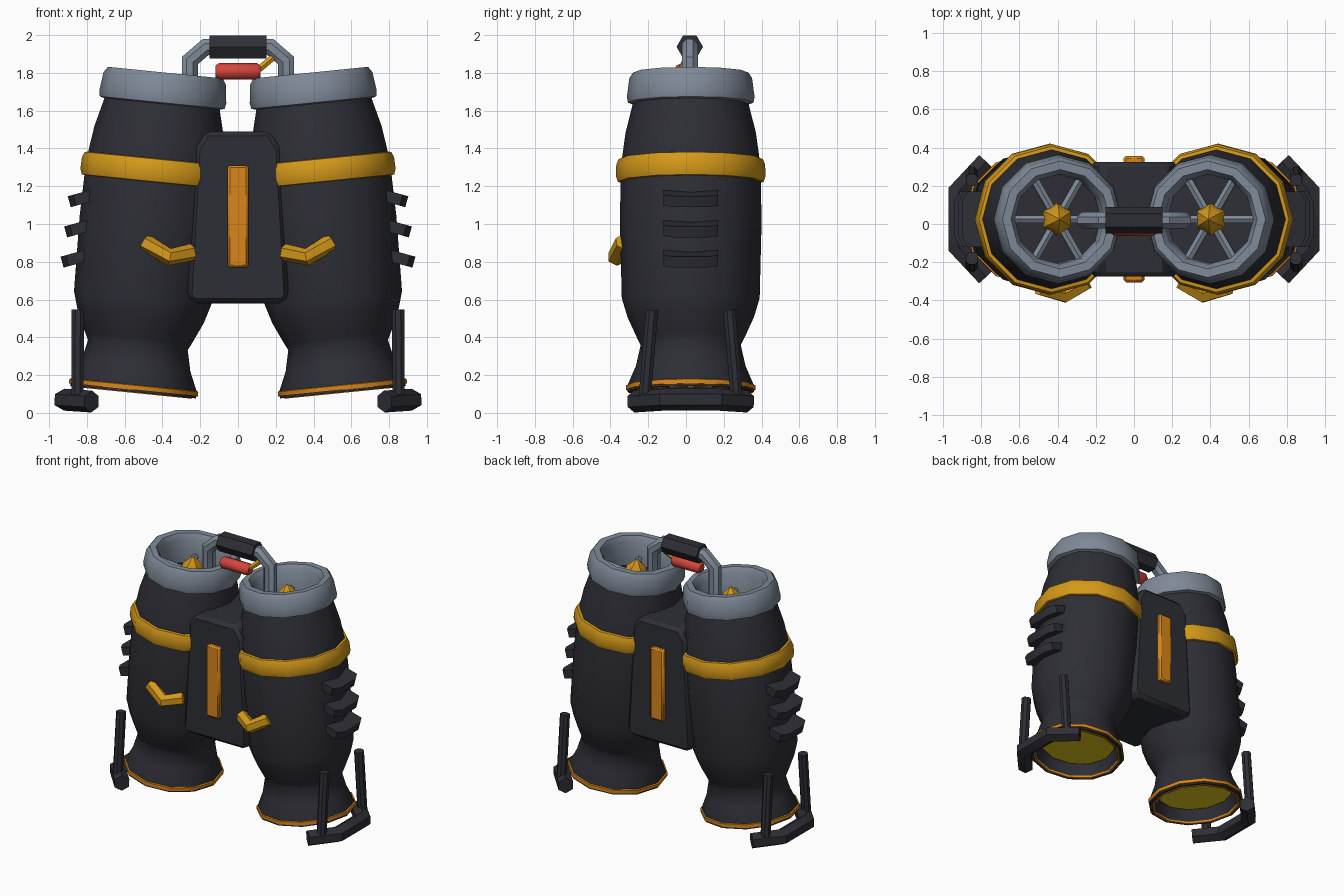
import bpy
import bmesh
import math
from mathutils import Matrix, Vector

cube = bpy.data.objects.get("Cube")
if cube:
    bpy.data.objects.remove(cube, do_unlink=True)


def material(name, colour):
    mat = bpy.data.materials.new(name)
    mat.use_nodes = True
    rgba = (*colour, 1.0)
    mat.diffuse_color = rgba
    mat.node_tree.nodes["Principled BSDF"].inputs["Base Color"].default_value = rgba
    return mat


DARK = material("charcoal", (0.027, 0.028, 0.036))
GREY = material("steel grey", (0.21, 0.25, 0.31))
GOLD = material("gold", (0.66, 0.32, 0.01))
ORANGE = material("orange", (0.70, 0.24, 0.01))
RED = material("red", (0.66, 0.06, 0.045))
YELLOW = material("bright yellow", (0.75, 0.56, 0.01))

DEPTH = 0.025  # shared y centre of the pods, handle and feet
POD = Matrix.Translation((0.555, DEPTH, 0.11)) @ Matrix.Rotation(-0.1, 4, "Y")


def finish(name, bm, mat, matrix=None, mirror=False, bevel=0.0):
    """Turn a bmesh into a shaded object, optionally bevelled and mirrored."""
    bmesh.ops.remove_doubles(bm, verts=bm.verts, dist=0.0005)
    if matrix is not None:
        bmesh.ops.transform(bm, matrix=matrix, verts=bm.verts)
    bmesh.ops.recalc_face_normals(bm, faces=bm.faces)
    mesh = bpy.data.meshes.new(name)
    bm.to_mesh(mesh)
    bm.free()
    mesh.materials.append(mat)
    obj = bpy.data.objects.new(name, mesh)
    bpy.context.collection.objects.link(obj)
    if bevel:
        mod = obj.modifiers.new("Bevel", "BEVEL")
        mod.width = bevel
        mod.segments = 1
    if mirror:
        obj.modifiers.new("Mirror", "MIRROR").use_mirror_merge = False
    bpy.ops.object.select_all(action="DESELECT")
    obj.select_set(True)
    bpy.context.view_layer.objects.active = obj
    bpy.ops.object.shade_smooth_by_angle(angle=math.radians(40))
    return obj


def bridge(bm, rings):
    for low, high in zip(rings, rings[1:]):
        n = len(low)
        for i in range(n):
            j = (i + 1) % n
            bm.faces.new((low[i], low[j], high[j], high[i]))


def lathe(name, profile, mat, sides=12, closed=False, **options):
    """Revolve (radius, height) points around z."""
    bm = bmesh.new()
    rings = []
    for r, h in profile:
        turns = [math.tau * i / sides for i in range(sides)]
        rings.append([bm.verts.new((r * math.cos(a), r * math.sin(a), h)) for a in turns])
    bridge(bm, rings + rings[:1] if closed else rings)
    return finish(name, bm, mat, **options)


def tube(name, path, radius, normal, mat, sides=6, **options):
    """Sweep a polygon along a path lying near the plane with this normal."""
    bm = bmesh.new()
    points = [Vector(p) for p in path]
    last = len(points) - 1
    rings = []
    for k, p in enumerate(points):
        before = (p - points[k - 1]).normalized() if k else (points[1] - p).normalized()
        after = (points[k + 1] - p).normalized() if k < last else before
        along = (before + after).normalized()
        up = Vector(normal)
        up = (up - along * up.dot(along)).normalized()
        side = along.cross(up) / max(along.dot(before), 0.3)
        turns = [math.tau * (i + 0.5) / sides for i in range(sides)]
        rings.append([bm.verts.new(p + radius * (side * math.cos(a) + up * math.sin(a)))
                      for a in turns])
    bridge(bm, rings)
    bm.faces.new(rings[0])
    bm.faces.new(rings[-1])
    return finish(name, bm, mat, **options)


def prism(name, outline, thickness, mat, **options):
    """Extrude an xy outline evenly along z."""
    bm = bmesh.new()
    rings = [[bm.verts.new((x, y, z)) for x, y in outline]
             for z in (-thickness / 2, thickness / 2)]
    bridge(bm, rings)
    for ring in rings:
        bm.faces.new(ring)
    return finish(name, bm, mat, **options)


# Engine pods: nozzle, body and intake floor in one turned shell
lathe("pod_body", [
    (0, 0.11), (0.275, 0.11), (0.305, 0), (0.335, 0), (0.335, 0.035), (0.29, 0.14),
    (0.265, 0.25), (0.285, 0.29), (0.335, 0.40), (0.365, 0.50), (0.375, 0.9),
    (0.37, 1.2), (0.345, 1.38), (0.295, 1.58), (0.25, 1.58), (0.25, 1.47), (0, 1.47),
], DARK, matrix=POD, mirror=True)
lathe("intake_rim", [
    (0.235, 1.48), (0.29, 1.53), (0.332, 1.54), (0.338, 1.57), (0.325, 1.67),
    (0.305, 1.70), (0.26, 1.70), (0.235, 1.66),
], GREY, closed=True, matrix=POD, mirror=True)
lathe("pod_band", [
    (0.355, 1.115), (0.386, 1.12), (0.396, 1.15), (0.394, 1.21), (0.382, 1.24), (0.35, 1.245),
], GOLD, closed=True, matrix=POD, mirror=True)
lathe("nozzle_ring", [
    (0.325, 0.012), (0.343, 0.012), (0.343, 0.036), (0.325, 0.042),
], ORANGE, closed=True, matrix=POD, mirror=True)
lathe("nozzle_inner_ring", [
    (0.30, 0.01), (0.302, -0.004), (0.314, -0.004), (0.316, 0.01),
], ORANGE, closed=True, matrix=POD, mirror=True)
lathe("nozzle_glow", [(0, 0.088), (0.265, 0.088), (0.265, 0.12)], YELLOW,
      matrix=POD, mirror=True)

# Intake fan
lathe("fan_hub", [(0.07, 1.46), (0.085, 1.53), (0.065, 1.60), (0, 1.66)], GOLD, sides=6,
      matrix=POD @ Matrix.Rotation(math.pi / 6, 4, "Z"), mirror=True)
for i in range(6):
    tube("fan_spoke", [(0.05, 0, 1.53), (0.26, 0, 1.53)], 0.024, (0, 0, 1), GREY,
         matrix=POD @ Matrix.Rotation(i * math.pi / 3, 4, "Z"), mirror=True)

# Centre block joining the pods, with a strip on each face
STAND = Matrix.Translation((0, DEPTH, 0)) @ Matrix.Rotation(math.pi / 2, 4, "X")
half = [(0.24, 0.58), (0.268, 0.62), (0.225, 1.40), (0.17, 1.49)]
outline = half + [(-x, z) for x, z in reversed(half)]
prism("centre_block", outline, 0.60, DARK, matrix=STAND, bevel=0.025)
prism("centre_strip", [(-0.055, 0.77), (0.055, 0.77), (0.055, 1.31), (-0.055, 1.31)],
      0.66, ORANGE, matrix=STAND, bevel=0.012)

# Chevrons on the front
tube("chevron", [(0.245, -0.30, 0.85), (0.365, -0.365, 0.825), (0.495, -0.33, 0.905)],
     0.046, (0, 0, 1), GOLD, mirror=True)

# Cooling fins on the outer sides
fin = [(-0.09, -0.145), (0.015, -0.145), (0.045, -0.09)]
fin += [(x, -y) for x, y in reversed(fin)]
for step in range(3):
    place = Matrix.Translation((0.85 + 0.019 * step, DEPTH, 1.13 - 0.16 * step))
    prism("cooling_fin", fin, 0.06, DARK, mirror=True,
          matrix=place @ Matrix.Rotation(0.27, 4, "Y"))

# Landing feet and struts
tube("landing_foot", [(0.775, DEPTH - 0.30, 0.06), (0.92, DEPTH - 0.145, 0.07),
                      (0.92, DEPTH + 0.145, 0.07), (0.775, DEPTH + 0.30, 0.06)],
     0.058, (0, 0, 1), DARK, mirror=True)
for s in (-1, 1):
    tube("landing_strut", [(0.85, DEPTH + s * 0.245, 0.06), (0.848, DEPTH + s * 0.205, 0.545)],
         0.035, (0, 1, 0), DARK, sides=8, mirror=True)

# Carry handle and grip
tube("handle_arm", [(0.255, 0.02, 1.47), (0.255, 0.02, 1.865), (0.17, 0.02, 1.938),
                    (0.08, 0.02, 1.938)],
     0.046, (0, 1, 0), GREY, sides=8, mirror=True)
tube("handle_grip", [(-0.15, 0.02, 1.938), (0.15, 0.02, 1.938)], 0.07, (0, 1, 0), DARK)

# Red canister with its feed pipe
lathe("canister", [(0, -0.12), (0.03, -0.12), (0.044, -0.10), (0.044, 0.10), (0.03, 0.12), (0, 0.12)],
      RED, sides=8, matrix=Matrix.Translation((0, -0.02, 1.808)) @ Matrix.Rotation(math.pi / 2, 4, "Y"))
tube("feed_pipe", [(0.09, -0.02, 1.805), (0.13, -0.015, 1.835), (0.20, 0.015, 1.895)],
     0.02, (0, 1, 0), GOLD)
